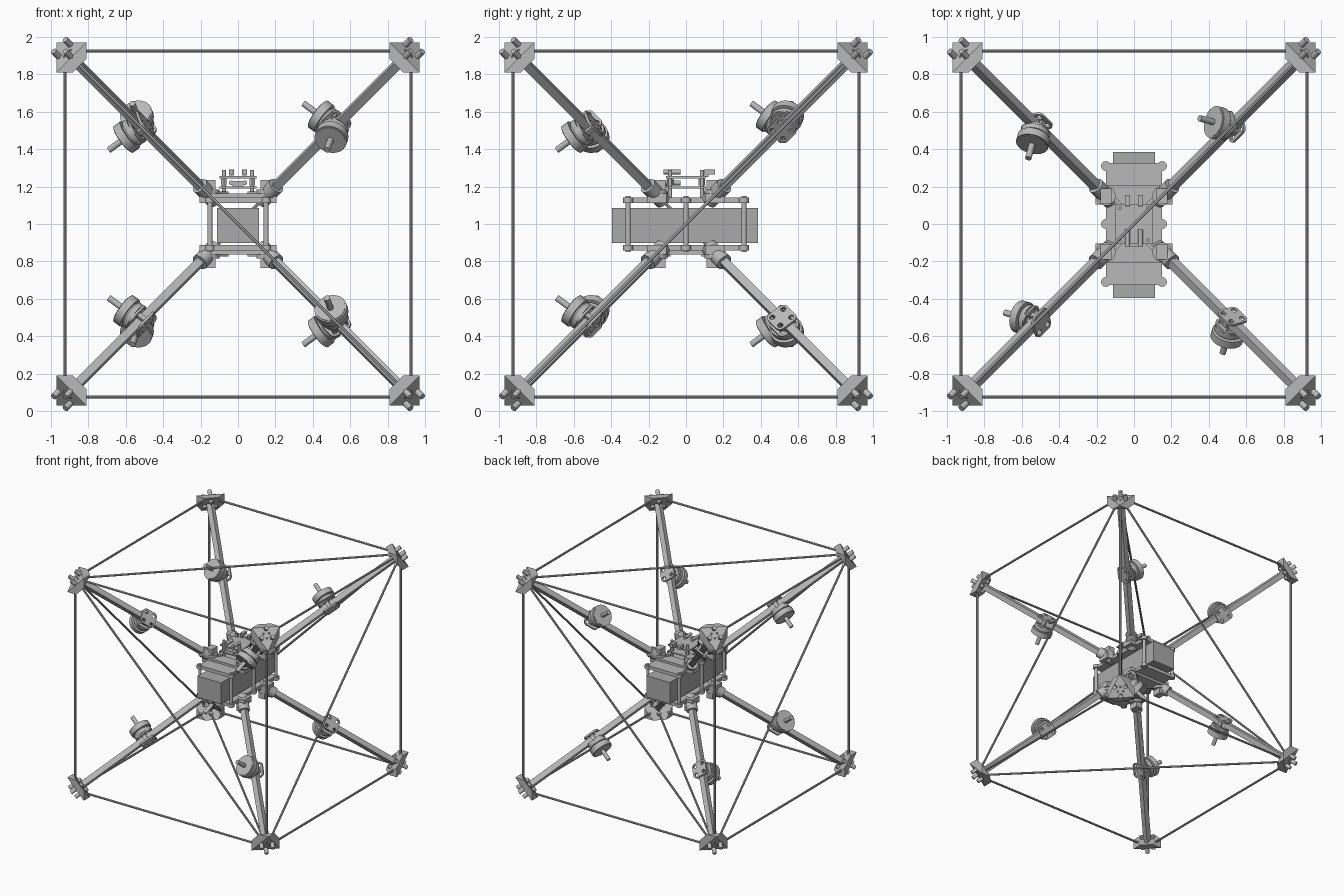
import bpy, bmesh, math
from itertools import product
from mathutils import Matrix, Vector

cube = bpy.data.objects.get("Cube")
if cube:
    bpy.data.objects.remove(cube)


def material(name, value):
    m = bpy.data.materials.new(name)
    m.use_nodes = True
    m.diffuse_color = (value, value, value, 1)
    m.node_tree.nodes["Principled BSDF"].inputs["Base Color"].default_value = (value, value, value, 1)
    return m


GREY = material("light grey", 0.48)
BATTERY = material("battery grey", 0.40)
CENTRE = Matrix.Translation((0, 0, 1))   # everything is laid out around the hub centre


def box(bm, centre, size, rot=0):
    m = Matrix.Translation(centre) @ Matrix.Rotation(rot, 4, 'Z') @ Matrix.Diagonal((*size, 1))
    bmesh.ops.create_cube(bm, size=1, matrix=m)


def rod(bm, a, b, r, sides=16, r2=None):
    a, b = Vector(a), Vector(b)
    d = b - a
    m = Matrix.Translation((a + b) / 2) @ d.to_track_quat('Z', 'Y').to_matrix().to_4x4()
    bmesh.ops.create_cone(bm, cap_ends=True, segments=sides, radius1=r,
                          radius2=r if r2 is None else r2, depth=d.length, matrix=m)


def finish(bm, name, mat=GREY, matrix=CENTRE, smooth=True):
    bmesh.ops.recalc_face_normals(bm, faces=bm.faces)
    me = bpy.data.meshes.new(name)
    bm.to_mesh(me)
    bm.free()
    me.materials.append(mat)
    return place(me, name, matrix, smooth)


def place(me, name, matrix, smooth=True):
    ob = bpy.data.objects.new(name, me)
    bpy.context.collection.objects.link(ob)
    ob.matrix_world = matrix
    if smooth:
        bpy.ops.object.select_all(action='DESELECT')
        ob.select_set(True)
        bpy.context.view_layer.objects.active = ob
        bpy.ops.object.shade_smooth_by_angle(angle=math.radians(35))
    return ob


def label(s):
    return "_".join((("left" if s[0] > 0 else "right"), ("back" if s[1] > 0 else "front"),
                     ("top" if s[2] > 0 else "bottom")))


# Motor, built with its axis on local z and the arm along local x
bm = bmesh.new()
for z0, z1, r in ((0.036, 0.064, 0.078), (0.064, 0.074, 0.066), (0.074, 0.118, 0.088),
                  (0.118, 0.122, 0.080), (0.122, 0.215, 0.017)):
    rod(bm, (0, 0, z0), (0, 0, z1), r, 32)
motor = finish(bm, "motor_pattern")
motor_mesh = motor.data
bpy.data.objects.remove(motor)


# Clamp plate: rounded square outline with four screw holes
def loop(curve, pts):
    sp = curve.splines.new('POLY')
    sp.points.add(len(pts) - 1)
    for p, (x, y) in zip(sp.points, pts):
        p.co = (x, y, 0, 1)
    sp.use_cyclic_u = True


def arc(cx, cy, r, a0, a1, n):
    return [(cx + r * math.cos(a0 + (a1 - a0) * i / n), cy + r * math.sin(a0 + (a1 - a0) * i / n))
            for i in range(n)]


curve = bpy.data.curves.new("clamp_plate", 'CURVE')
curve.dimensions, curve.fill_mode, curve.extrude = '2D', 'BOTH', 0.007
quarter = math.pi / 2
outline = []
for i in range(4):
    a = quarter * (i + 0.5)
    outline += arc(0.048 * math.cos(a), 0.048 * math.sin(a), 0.032, a - 0.8, a + 0.8, 8)
    loop(curve, arc(0.052 * math.cos(a), 0.052 * math.sin(a), 0.015, 0, 2 * math.pi, 12))
loop(curve, outline)
curve.materials.append(GREY)

# Arms, motors and corner blocks along the four space diagonals
A, B, C = 0.5 + 0.5 / math.sqrt(3), 0.5 - 0.5 / math.sqrt(3), 1 / math.sqrt(3)
ROOT = math.sqrt(3)
for s in product((-1, 1), repeat=3):
    S = Vector(s)
    p = S.normalized()
    flip = s[1] * s[2] * C
    n = Vector((-A, B, flip)) if s[0] * s[1] > 0 else Vector((-B, -A, flip))
    rot = Matrix((p, n.cross(p), n)).transposed().to_4x4()
    tag = label(s)

    bm = bmesh.new()
    box(bm, ((0.13 + 0.89) / 2 * ROOT, 0, 0), ((0.89 - 0.13) * ROOT, 0.046, 0.046))
    finish(bm, "arm_" + tag, matrix=CENTRE @ rot, smooth=False)

    seat = CENTRE @ Matrix.Translation(S * 0.52) @ rot
    place(motor_mesh, "motor_" + tag, seat)
    for z in (-0.031, 0.031):
        plate = bpy.data.objects.new("clamp_plate_" + tag, curve)
        bpy.context.collection.objects.link(plate)
        plate.matrix_world = seat @ Matrix.Translation((0, 0, z))
    bm = bmesh.new()
    for y in (-0.034, 0.034):
        box(bm, (0, y, 0), (0.03, 0.018, 0.052))
    finish(bm, "clamp_spacers_" + tag, matrix=seat, smooth=False)

    # Corner block: cube trimmed to a slab across the diagonal, with three bolts
    bm = bmesh.new()
    box(bm, S * 0.89, (0.16, 0.16, 0.16))
    for c, direction in ((0.888, -1), (0.917, 1)):
        bmesh.ops.bisect_plane(bm, geom=bm.verts[:] + bm.edges[:] + bm.faces[:],
                               plane_co=S * c, plane_no=p * direction, clear_outer=True)
        bmesh.ops.holes_fill(bm, edges=[e for e in bm.edges if e.is_boundary])
    finish(bm, "corner_block_" + tag, smooth=False)
    bm = bmesh.new()
    for i in range(3):
        q = Vector((0.896, 0.896, 0.896))
        q[i] = 0.958
        q = Vector(a * b for a, b in zip(q, s))
        rod(bm, q - p * 0.07, q + p * 0.048, 0.017, 16)
    finish(bm, "corner_bolts_" + tag)

    # Sockets that hold the arm on the hub plates
    bm = bmesh.new()
    rod(bm, S * 0.125, S * 0.205, 0.045, 20)
    rod(bm, (s[0] * 0.15, s[1] * 0.15, s[2] * 0.12), (s[0] * 0.15, s[1] * 0.15, s[2] * 0.185), 0.052, 20)
    box(bm, (s[0] * 0.15, s[1] * 0.15, s[2] * 0.2), (0.06, 0.08, 0.07))
    box(bm, (s[0] * 0.1, s[1] * 0.13, s[2] * 0.158), (0.12, 0.018, 0.03), s[0] * s[1] * 0.75)
    finish(bm, "arm_socket_" + tag)

# Outer frame: twelve edge rods and six face diagonals
E = 0.925
bm = bmesh.new()
for axis in range(3):
    for u, v in product((-E, E), repeat=2):
        ends = [[u, v], [u, v]]
        for e, w in zip(ends, (-0.9, 0.9)):
            e.insert(axis, w)
        rod(bm, ends[0], ends[1], 0.009, 8)
finish(bm, "edge_rods")
bm = bmesh.new()
tips = [Vector(s) for s in product((-1, 1), repeat=3) if s[0] * s[1] * s[2] > 0]
for i, a in enumerate(tips):
    for b in tips[i + 1:]:
        mid, half = (a + b) / 2, (a - b) / 2
        rod(bm, mid * E + half * 0.905, mid * E - half * 0.905, 0.009, 8)
finish(bm, "face_diagonal_rods")

# Hub: battery, two plates with lugs, and standoffs
bm = bmesh.new()
box(bm, (0, -0.005, -0.008), (0.226, 0.78, 0.186))
finish(bm, "battery", BATTERY, smooth=False)
for side, name in ((1, "top_plate"), (-1, "bottom_plate")):
    bm = bmesh.new()
    z = side * 0.128
    box(bm, (0, 0, z), (0.30, 0.65, 0.03))
    for y in (-0.155, 0.155):
        box(bm, (0, y, z + side * 0.01), (0.41, 0.1, 0.05))
    for x, y in product((-0.15, 0.15), (-0.31, 0, 0.31)):
        rod(bm, (x, y, z - 0.015), (x, y, z + 0.015), 0.026, 20)
    finish(bm, name)
bm = bmesh.new()
for x, y in product((-0.15, 0.15), (-0.31, 0, 0.31)):
    rod(bm, (x, y, -0.13), (x, y, 0.13), 0.014)
    for side in (-1, 1):
        rod(bm, (x, y, side * 0.14), (x, y, side * 0.15), 0.014)
finish(bm, "hub_standoffs")
bm = bmesh.new()
box(bm, (0, 0, -0.152), (0.22, 0.2, 0.02))
finish(bm, "belly_plate", smooth=False)

# Stacked circuit boards with posts, connectors and a receiver
bm = bmesh.new()
for z in (0.195, 0.25):
    box(bm, (0, 0, z), (0.2, 0.215, 0.012))
finish(bm, "circuit_boards", smooth=False)
bm = bmesh.new()
for x, y in product((-0.075, 0.075), (-0.085, 0.085)):
    rod(bm, (x, y, 0.14), (x, y, 0.29), 0.011)
    rod(bm, (x, y, 0.205), (x, y, 0.24), 0.017, 6)
for x, z in product((-0.035, 0.035), (0.22, 0.278)):
    rod(bm, (x, -0.12, z), (x, -0.03, z), 0.013)
finish(bm, "board_posts")
bm = bmesh.new()
for x in (-0.035, 0.035):
    box(bm, (x, 0.125, 0.278), (0.028, 0.06, 0.026))
    box(bm, (x, 0.105, 0.262), (0.02, 0.03, 0.02))
box(bm, (0, -0.1, 0.215), (0.06, 0.04, 0.03))
finish(bm, "board_connectors", smooth=False)
